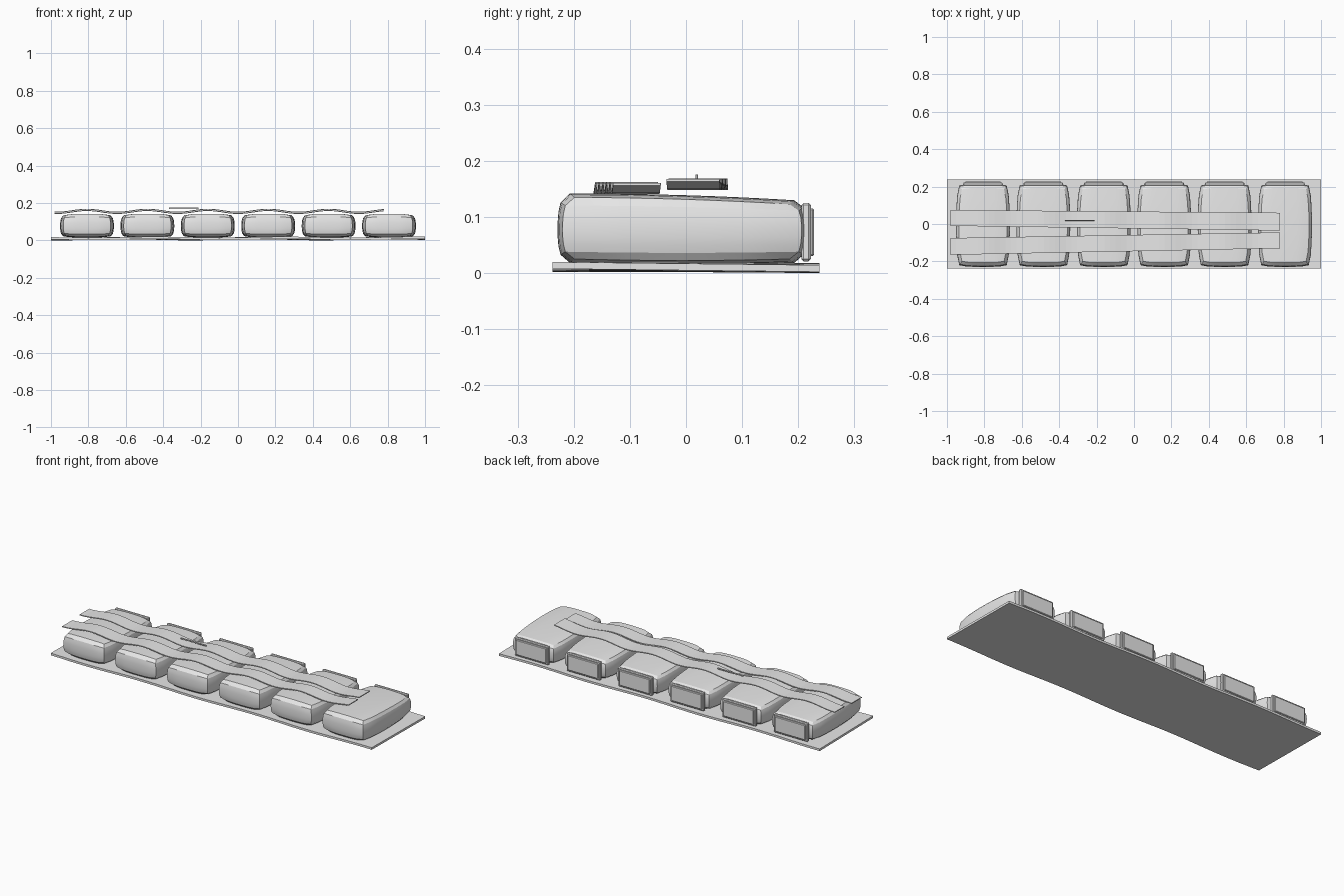
import bpy, bmesh, math
from mathutils import Vector

cube = bpy.data.objects.get("Cube")
if cube:
    bpy.data.objects.remove(cube, do_unlink=True)

grey = bpy.data.materials.new("plain_grey")
grey.use_nodes = True
grey.diffuse_color = (0.8, 0.8, 0.8, 1)
grey.node_tree.nodes["Principled BSDF"].inputs["Base Color"].default_value = (0.8, 0.8, 0.8, 1)


def finish(name, bm):
    bmesh.ops.recalc_face_normals(bm, faces=bm.faces)
    mesh = bpy.data.meshes.new(name)
    bm.to_mesh(mesh)
    bm.free()
    mesh.materials.append(grey)
    obj = bpy.data.objects.new(name, mesh)
    bpy.context.collection.objects.link(obj)
    return obj


def slab(name, x0, x1, steps, edges, height, thick):
    """Wavy strip: edges(t) gives the two y limits, height(x, y) the underside."""
    bm = bmesh.new()
    rings = []
    for i in range(steps + 1):
        t = i / steps
        x = x0 + (x1 - x0) * t
        ya, yb = edges(t)
        ring = [(ya, 0), (yb, 0), (yb, thick), (ya, thick)]
        rings.append([bm.verts.new((x, y, height(x, y) + dz)) for y, dz in ring])
    for a, b in zip(rings, rings[1:]):
        for k in range(4):
            m = (k + 1) % 4
            bm.faces.new((a[k], a[m], b[m], b[k]))
    bm.faces.new(rings[0])
    bm.faces.new(rings[-1])
    return finish(name, bm)


def box(name, centre, size, bevel):
    bm = bmesh.new()
    bmesh.ops.create_cube(bm, size=1)
    for v in bm.verts:
        v.co = Vector(c + s * p for c, s, p in zip(centre, size, v.co))
    bmesh.ops.bevel(bm, geom=bm.edges[:], offset=bevel, segments=1, affect='EDGES')
    return finish(name, bm)


def pouch(name, cx):
    """Bulging block with barrel sides and rounded front and back."""
    bm = bmesh.new()
    bmesh.ops.create_cube(bm, size=2)
    bmesh.ops.subdivide_edges(bm, edges=bm.edges[:], cuts=7, use_grid_fill=True)
    for v in bm.verts:
        u, w, h = v.co
        x = 0.144 * u * (1 - 0.07 * w ** 2 - 0.05 * w ** 8) * (1 - 0.06 * h ** 2 - 0.05 * h ** 8)
        y = -0.007 + 0.222 * w * (1 - 0.04 * u ** 4) * (1 - 0.03 * h ** 2 - 0.07 * h ** 8)
        z = 0.077 + 0.062 * h * (1 - 0.05 * w ** 2) * (1 - 0.06 * u ** 2 - 0.06 * u ** 8)
        z -= 0.006 * w * max(h, 0)
        v.co = (cx + x, y, z)
    obj = finish(name, bm)
    obj.data.shade_smooth()
    for o in bpy.context.selected_objects:
        o.select_set(False)
    obj.select_set(True)
    bpy.context.view_layer.objects.active = obj
    bpy.ops.object.shade_smooth_by_angle(angle=math.radians(20))


# Backing sheet, gently rippled
slab("backing_sheet", -1, 1, 40, lambda t: (-0.238, 0.238),
     lambda x, y: 0.004 + 0.003 * math.sin(9 * x + 3 * y) - 0.004 * y, 0.012)

# Row of pouches, each with a layered back plate
pitch = 0.323
for i in range(6):
    cx = (i - 2.5) * pitch
    pouch(f"pouch_{i + 1}", cx)
    box(f"back_frame_{i + 1}", (cx, 0.214, 0.073), (0.21, 0.017, 0.104), 0.004)
    box(f"back_panel_{i + 1}", (cx, 0.224, 0.073), (0.19, 0.009, 0.085), 0.003)


# Two straps resting over the pouches and sagging between them
def wave(base, amp):
    return lambda x, y: base - amp * math.cos(2 * math.pi * x / pitch)


slab("front_strap", -0.98, 0.78, 60, lambda t: (-0.165 + 0.035 * t, -0.075 + 0.03 * t),
     wave(0.149, 0.008), 0.005)
slab("rear_strap", -0.98, 0.78, 60, lambda t: (-0.01 - 0.025 * t, 0.075 - 0.015 * t),
     wave(0.156, 0.008), 0.005)

# Thin pin lying on the rear strap
box("strap_pin", (-0.29, 0.019, 0.172), (0.16, 0.005, 0.008), 0.001)
